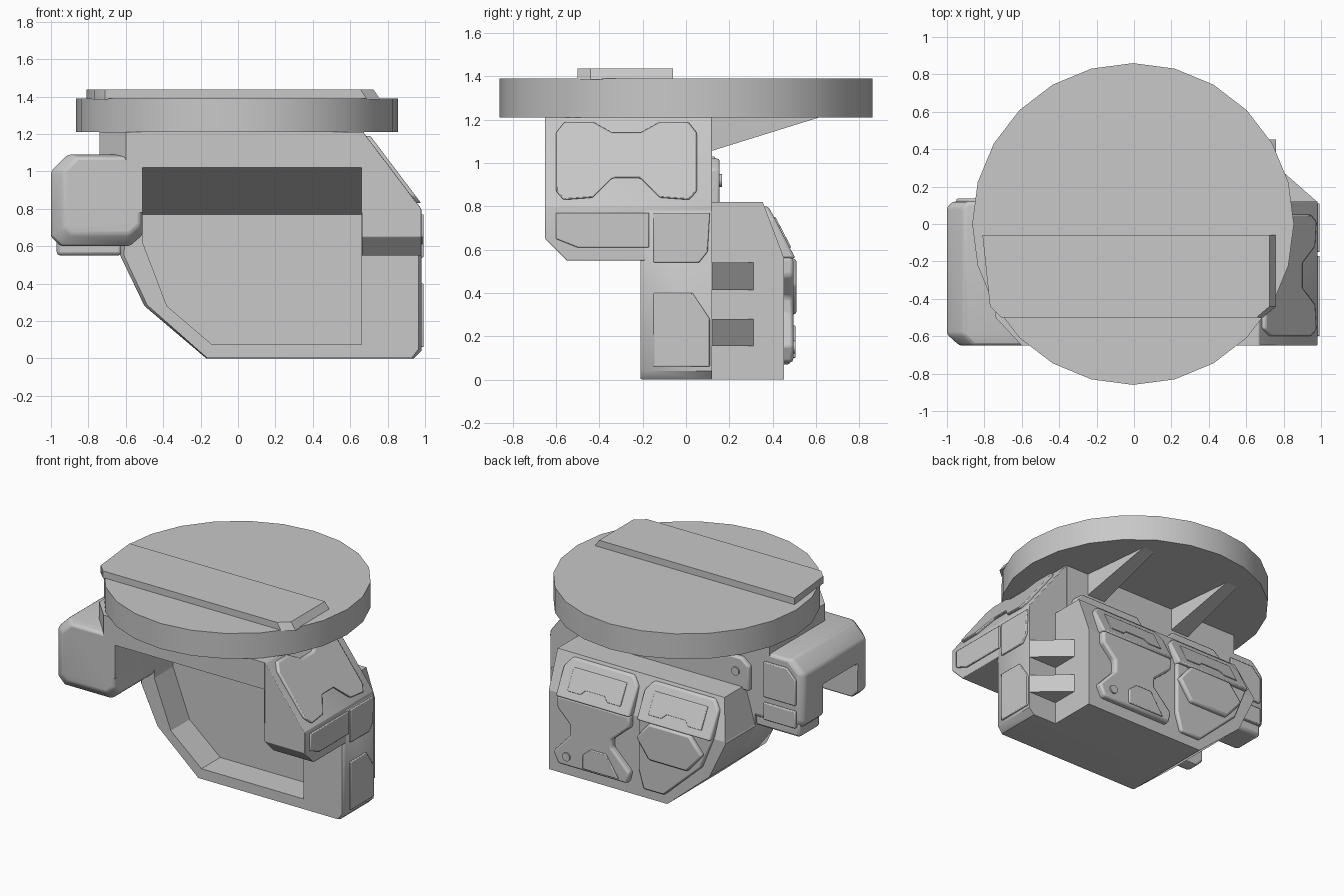
import bpy, bmesh, math
from mathutils import Vector

old = bpy.data.objects.get("Cube")
if old:
    bpy.data.objects.remove(old, do_unlink=True)

GREY = (0.58, 0.58, 0.58, 1)
grey = bpy.data.materials.new("plain grey")
grey.use_nodes = True
grey.diffuse_color = GREY
for node in grey.node_tree.nodes:
    if node.type == 'BSDF_PRINCIPLED':
        node.inputs["Base Color"].default_value = GREY
        node.inputs["Roughness"].default_value = 0.6


def finish(name, bm, bevel=0, cutters=()):
    bmesh.ops.recalc_face_normals(bm, faces=bm.faces)
    mesh = bpy.data.meshes.new(name)
    bm.to_mesh(mesh)
    bm.free()
    ob = bpy.data.objects.new(name, mesh)
    bpy.context.collection.objects.link(ob)
    mesh.materials.append(grey)
    for cutter in cutters:
        mod = ob.modifiers.new("cut", 'BOOLEAN')
        mod.operation = 'DIFFERENCE'
        mod.solver = 'EXACT'
        mod.object = cutter
    if bevel:
        mod = ob.modifiers.new("bevel", 'BEVEL')
        mod.width = bevel
        mod.segments = 2
        mod.limit_method = 'ANGLE'
        mod.angle_limit = math.radians(30)
    return ob


def place(axis, u, v, w):
    return {'x': (w, u, v), 'y': (u, w, v), 'z': (u, v, w)}[axis]


def prism(name, pts, axis, a, b, bevel=0, cutters=(), warp=None):
    """Outline in the plane across the axis, extruded from a to b."""
    bm = bmesh.new()
    rings = [[bm.verts.new(place(axis, u, v, w)) for u, v in pts] for w in (a, b)]
    for ring in rings:
        bm.faces.new(ring)
    n = len(pts)
    for i in range(n):
        j = (i + 1) % n
        bm.faces.new((rings[0][i], rings[0][j], rings[1][j], rings[1][i]))
    if warp:
        for vert in bm.verts:
            vert.co = Vector(warp(*vert.co))
    return finish(name, bm, bevel, cutters)


def hull(name, pts, bevel=0, cutters=()):
    bm = bmesh.new()
    for p in pts:
        bm.verts.new(p)
    bmesh.ops.convex_hull(bm, input=bm.verts)
    bmesh.ops.dissolve_limit(bm, angle_limit=0.01, verts=bm.verts, edges=bm.edges)
    return finish(name, bm, bevel, cutters)


def rect(u0, u1, v0, v1):
    return [(u0, v0), (u1, v0), (u1, v1), (u0, v1)]


def helper(ob):
    ob.hide_render = True
    ob.hide_viewport = True
    ob.display_type = 'WIRE'
    return ob


# Recess cutter: upright back wall and sloping roof
recess = [(-.51, .62), (-.38, .28), (-.14, .075), (.66, .075), (.66, .77), (-.51, .77)]
pts = [(x, y, z) for x, z in recess for y in (0, -.8)]
pts += [(x, y, 1.02) for x in (-.51, .66) for y in (-.65, -.8)]
recess_cutter = helper(hull("recess_cutter", pts))
arch_cutter = helper(prism("arch_cutter", rect(-.5, -.12, .4, .85), 'x', -1.2, -.62))

# Round top and its raised strip with one sloped end
disc = [(-.005 + .86 * math.sin(i * math.pi / 12), .86 * math.cos(i * math.pi / 12))
        for i in range(24)]
prism("top_disc", disc, 'z', 1.21, 1.39)
strip = [(-.81, -.06), (.76, -.06), (.76, -.44), (.69, -.5), (-.71, -.5), (-.77, -.44)]
prism("top_strip", strip, 'z', 1.385, 1.437, 0, (),
      lambda x, y, z: (x - .035 if x > 0 and z > 1.4 else x, y, z))

# Lower body with a slim front chamfer
outline = [(-.61, .88), (-.63, .55), (-.5, .28), (-.17, 0), (.94, 0), (.98, .04),
           (.98, .78), (.9, .88)]
inner = [(-.59, .88), (-.61, .55), (-.485, .285), (-.165, .003), (.93, .003), (.965, .05),
         (.965, .78), (.88, .88)]
hull("lower_body",
     [(x, y, z) for x, z in outline for y in (-.19, .12)] +
     [(x, -.21, z) for x, z in inner], 0, [recess_cutter])

# Upper beam under the disc
beam = [(-.74, .12), (.665, .12), (.665, -.65), (-.6, -.65), (-.74, -.5)]
prism("upper_beam", beam, 'z', .78, 1.21, 0, [recess_cutter])

# Right shoulder with sloping side
shoulder = [(.662, 1.21), (.67, 1.21), (.98, .8)]
pts = [(x, y, z) for x, z in shoulder for y in (-.65, .12)]
pts += [(x, y, z) for x in (.662, .98) for y, z in ((-.65, .65), (-.55, .55), (.12, .55))]
hull("right_shoulder", pts, .025)

# Left shoulder with tapered ends and an arch below
arm = [(-.51, .66), (-.51, 1.09), (-.91, 1.09), (-1, 1.0), (-1, .65), (-.95, .6), (-.58, .6)]
pts = []
for y, scale in ((-.65, .84), (-.59, 1), (.09, 1), (.12, .93)):
    pts += [(-.58 + (x + .58) * scale, y, 1 + (z - 1) * scale) for x, z in arm]
hull("left_shoulder", pts, .015, [arch_cutter])
prism("left_rear_foot", rect(-.97, -.62, .55, .7), 'y', -.12, .11, .02)

# Bow-tie plate on the sloping shoulder
half = [(0, 1.14), (.065, 1.14), (.155, 1.19), (.285, 1.19), (.325, 1.14),
        (.325, .87), (.29, .83), (.155, .84), (.065, .93), (0, .93)]
bow = [(-.275 + u, z) for u, z in half] + [(-.275 - u, z) for u, z in half[-2:0:-1]]
prism("shoulder_plate", bow, 'x', -.01, .022, .008, (),
      lambda x, y, z: (.67 + (1.21 - z) * .756 + x, y, z))

# Thin plates on the right side
side_plates = {
    "front": [(-.6, .77), (-.17, .77), (-.17, .61), (-.5, .61), (-.6, .65)],
    "upper": [(-.15, .77), (.11, .77), (.1, .59), (.06, .54), (-.15, .54)],
    "lower": [(-.15, .4), (.03, .4), (.11, .28), (.11, .06), (-.15, .06)],
}
for label, poly in side_plates.items():
    prism(label + "_side_plate", poly, 'x', .97, .992, .005)

# Thin plates behind the left shoulder
prism("left_rear_plate_upper", [(-.7, .78), (-.7, 1.03), (-.88, 1.03), (-.95, .96), (-.95, .78)],
      'y', .1, .135, .006)
prism("left_rear_plate_lower", rect(-.95, -.7, .62, .74), 'y', .1, .135, .006)

# Rear box: upright below, leaning forward above
prism("rear_box_lower", [(-.625, .56), (-.63, .55), (-.5, .28), (-.17, 0), (.76, 0), (.76, .56)],
      'y', .1, .453)
prism("rear_box_upper", [(-.55, .82), (-.625, .56), (.76, .56), (.76, .82)], 'y', .1, .453, 0, (),
      lambda x, y, z: (x, y - (z - .56) * .38 if y > .2 else y, z))

# Bridging wedges on the right rear corner
for i, z in enumerate((.155, .415)):
    prism(f"corner_bridge_{i}", [(.978, .1), (.978, .12), (.75, .32), (.75, .1)],
          'z', z, z + .125)


def slope(x, y, z):
    return (x, y - (z - .56) * .52, z)


# Upper rear plates, one per column, each with a wavy inlay
for label, cx, w in (("right", .385, .29), ("left", -.25, .29)):
    plate = [(cx - w, .56), (cx + w, .56), (cx + w, .74), (cx + w - .05, .80),
             (cx - w + .05, .80), (cx - w, .74)]
    prism(label + "_rear_slope_plate", plate, 'y', .42, .505, .012, (), slope)
    s = w * .72
    wave = [(cx - s, .61), (cx - s * .5, .61), (cx - s * .35, .64), (cx + s * .35, .64),
            (cx + s * .5, .61), (cx + s, .61), (cx + s, .75), (cx - s, .75)]
    prism(label + "_rear_inlay", wave, 'y', .49, .512, .004, (), slope)

# Lower right rear plate: waisted shape with inlay and bolt
waist = [(.67, .565), (.1, .565), (.1, .48), (.24, .36), (.24, .3), (.1, .16), (.12, .08),
         (.66, .08), (.7, .16), (.57, .3), (.57, .38), (.67, .48)]
prism("right_rear_waisted_plate", waist, 'y', .43, .495, .015)
prism("right_rear_inlay", [(.18, .1), (.46, .1), (.46, .2), (.4, .25), (.28, .25)],
      'y', .48, .505, .005)

# Lower left rear plate: hexagon over a narrow base
prism("left_rear_base", [(.04, .565), (-.54, .565), (-.45, .34), (-.16, .07), (.0, .07), (.04, .2)],
      'y', .43, .48, .012)
hexagon = [(.04, .44), (-.06, .56), (-.38, .56), (-.48, .44), (-.36, .3), (-.06, .3)]
prism("left_rear_hexagon", hexagon, 'y', .45, .51, .015)


def bolt(name, x, y, z, r):
    ring = [(x + r * math.cos(i * math.pi / 6), z + r * math.sin(i * math.pi / 6))
            for i in range(12)]
    prism(name, ring, 'y', y - .03, y + .01)


bolt("lower_rear_bolt", .59, .495, .15, .03)
bolt("rail_bolt", -.5, .155, .92, .03)

# Rail above the rear box
rail = [(-.6, .8), (.62, .8), (.62, .97), (.56, 1.02), (.1, 1.02), (.04, .95),
        (-.14, .95), (-.2, 1.02), (-.54, 1.02), (-.6, .97)]
prism("rear_rail", rail, 'y', .1, .155, .01)

# Tapered braces under the disc
for i, x in enumerate((.42, -.28)):
    hull(f"disc_brace_{i}", [(x + dx, y, z) for dx in (-.07, .07)
                             for y, z in ((.1, 1.05), (.1, 1.22))] +
         [(x - .03 + dx, .63, 1.215) for dx in (-.045, .045)])

# Smooth shading with sharp edges kept
bpy.ops.object.select_all(action='DESELECT')
for ob in bpy.context.collection.objects:
    if ob.type == 'MESH' and not ob.hide_render:
        ob.select_set(True)
        bpy.context.view_layer.objects.active = ob
bpy.ops.object.shade_smooth_by_angle(angle=math.radians(40))
